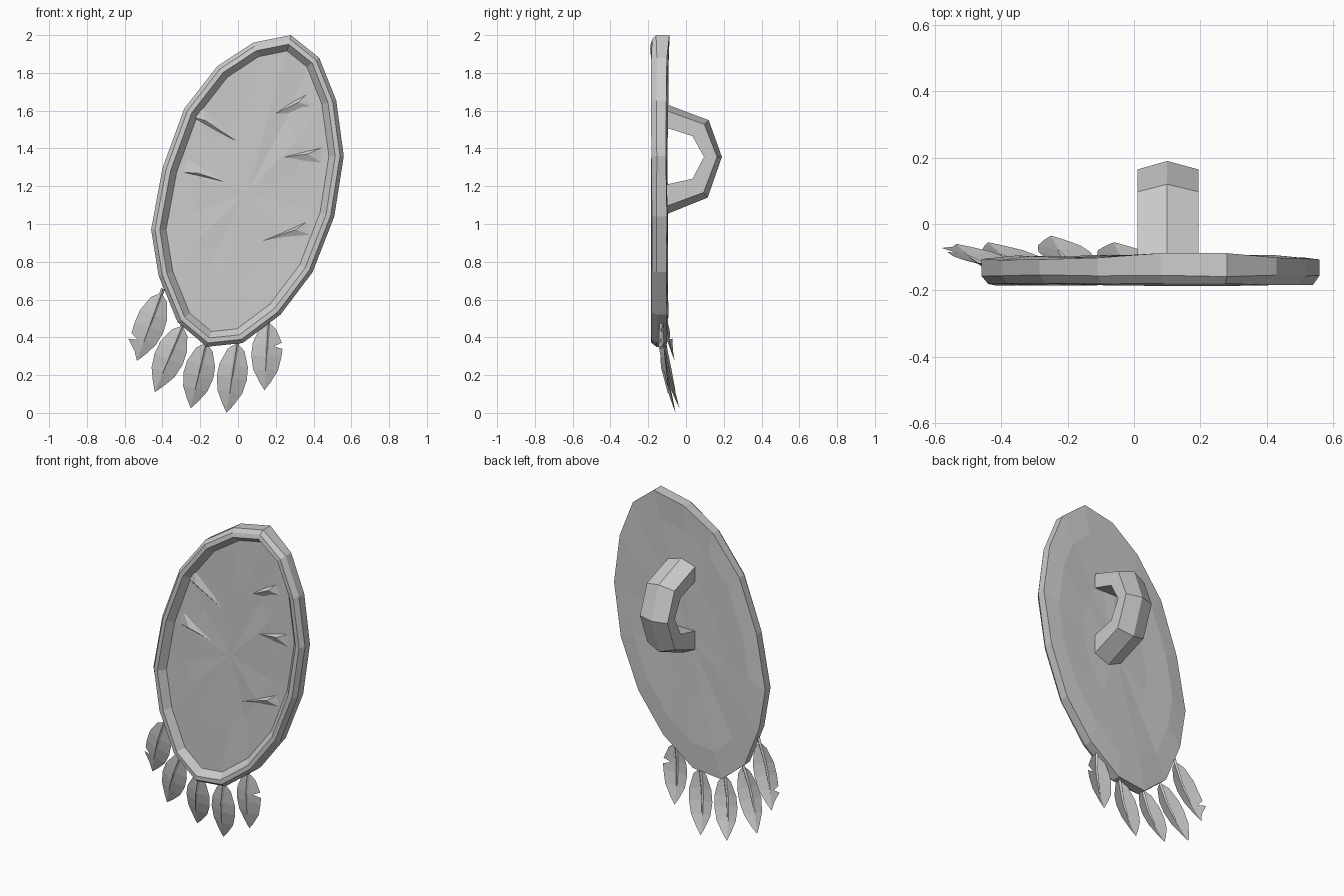
import bpy, bmesh, math, random
from mathutils import Vector

random.seed(4)
if "Cube" in bpy.data.objects:
    bpy.data.objects.remove(bpy.data.objects["Cube"], do_unlink=True)

# One plain grey for everything
grey = bpy.data.materials.new("plain_grey")
grey.use_nodes = True
colour = (0.6, 0.6, 0.6, 1)
grey.diffuse_color = colour
grey.node_tree.nodes["Principled BSDF"].inputs["Base Color"].default_value = colour


def finish(name, bm, recalc=True):
    if recalc:
        bmesh.ops.recalc_face_normals(bm, faces=bm.faces)
    mesh = bpy.data.meshes.new(name)
    bm.to_mesh(mesh)
    bm.free()
    mesh.materials.append(grey)
    obj = bpy.data.objects.new(name, mesh)
    bpy.context.collection.objects.link(obj)
    return obj


def bridge(bm, a, b, closed=True):
    n = len(a)
    for i in range(n if closed else n - 1):
        j = (i + 1) % n
        bm.faces.new((a[i], a[j], b[j], b[i]))


# Tilted oval outline of the shield, clockwise from the top
outline = [(0.28, 2.0), (0.43, 1.88), (0.52, 1.655), (0.56, 1.36),
           (0.51, 1.04), (0.395, 0.745), (0.225, 0.52), (0.025, 0.37),
           (-0.165, 0.35), (-0.32, 0.48), (-0.42, 0.725), (-0.46, 0.97),
           (-0.40, 1.295), (-0.285, 1.61), (-0.11, 1.835), (0.08, 1.96)]
outline = [Vector(p) for p in outline]
middle = Vector((0.05, 1.17))


def inset(d):
    """Move every outline point inwards by d along its mitred normal."""
    pts = []
    for i, p in enumerate(outline):
        e1 = (p - outline[i - 1]).normalized()
        e2 = (outline[(i + 1) % len(outline)] - p).normalized()
        n1, n2 = Vector((e1.y, -e1.x)), Vector((e2.y, -e2.x))
        m = (n1 + n2).normalized()
        pts.append(p + m * d / max(m.dot(n1), 0.6))
    return pts


def ring(bm, pts, y, jitter=0):
    return [bm.verts.new((p.x, y + random.uniform(-jitter, jitter), p.y)) for p in pts]


def toward_middle(s):
    return [middle + (p - middle) * s for p in outline]


def cap(bm, loop, y):
    c = bm.verts.new((middle.x, y, middle.y))
    for i in range(len(loop)):
        bm.faces.new((loop[i], loop[(i + 1) % len(loop)], c))


# Shield body: faceted back, chamfered rim and sunken front panel
bm = bmesh.new()
loops = [ring(bm, toward_middle(0.45), -0.1, 0.004),
         ring(bm, toward_middle(0.8), -0.097, 0.005),
         ring(bm, outline, -0.105, 0.005),
         ring(bm, outline, -0.155, 0.004),
         ring(bm, inset(0.02), -0.182, 0.003),
         ring(bm, inset(0.045), -0.184, 0.003),
         ring(bm, inset(0.078), -0.145),
         ring(bm, toward_middle(0.55), -0.145, 0.006)]
for v in loops[2]:
    if v.co.z > 1.9:
        v.co.y = -0.088
for a, b in zip(loops, loops[1:]):
    bridge(bm, a, b)
cap(bm, loops[0], -0.1)
cap(bm, loops[-1], -0.145)
finish("shield_body", bm)

# Shallow wedge-shaped ridges on the front panel: outer end, inner end, width
ridges = [((-0.24, 1.62), (0.02, 1.42), 0.11), ((-0.3, 1.32), (0.0, 1.2), 0.10),
          ((0.4, 1.66), (0.15, 1.56), 0.10), ((0.47, 1.36), (0.14, 1.34), 0.11),
          ((0.4, 0.98), (0.1, 0.9), 0.10)]
bm = bmesh.new()
for start, end, width in ridges:
    a, b = Vector(start), Vector(end)
    d = (b - a).normalized()
    side = Vector((-d.y, d.x)) * width / 2
    base = ring(bm, [a + side, a - side, b], -0.138)
    top = ring(bm, [a.lerp(b, 0.3) - side * 0.3], -0.161)[0]
    bm.faces.new(base)
    for i in range(3):
        bm.faces.new((base[i], base[(i + 1) % 3], top))
finish("panel_ridges", bm)

# Angular grip on the back with a ridged outer face
outer = [(-0.12, 1.64), (0.12, 1.55), (0.19, 1.355), (0.115, 1.14), (-0.12, 1.045)]
inner = [(-0.12, 1.515), (0.035, 1.465), (0.095, 1.355), (0.035, 1.24), (-0.12, 1.205)]
bm = bmesh.new()
sections = []
for o, i in zip(outer, inner):
    o, i = Vector(o), Vector(i)
    edge = o + (i - o) * 0.27
    section = [(0.1, o), (0.195, edge), (0.195, i), (0.01, i), (0.01, edge)]
    sections.append([bm.verts.new((x, p.x, p.y)) for x, p in section])
for a, b in zip(sections, sections[1:]):
    bridge(bm, a, b)
bm.faces.new(sections[0])
bm.faces.new(sections[-1])
finish("back_grip", bm)


# Hanging feathers: root and tip as (x, y, z), folded blade and tapered quill
def feather(name, root, tip, notch=None):
    root, tip = Vector(root), Vector(tip)
    axis = tip - root
    across = Vector((-axis.z, 0, axis.x)).normalized()  # towards +x
    back = Vector((0, 1, 0))

    def spine(t):
        sag = 0.022 * math.sin(math.pi * t)
        return root + axis * t - back * sag

    shape = [(0.03, 0.015), (0.1, 0.045), (0.32, 0.076), (0.5, 0.08),
             (0.7, 0.066), (0.88, 0.03), (1, 0)]
    bm = bmesh.new()
    for s in (-1, 1):
        profile = list(shape)
        if notch and notch[0] == s:
            t = notch[1]
            profile = [p for p in profile if abs(p[0] - t) > 0.07]
            profile += [(t - 0.06, 0.078), (t, 0.035), (t + 0.03, 0.083)]
            profile.sort()
        mids = [bm.verts.new(spine(t)) for t, w in profile]
        rims = [bm.verts.new(spine(t) + across * s * w + back * w * 0.25)
                for t, w in profile[:-1]] + [mids[-1]]
        for i in range(len(mids) - 1):
            quad = [mids[i], mids[i + 1], rims[i + 1], rims[i]]
            if rims[i + 1] is mids[i + 1]:
                quad.pop(2)
            bm.faces.new(quad if s < 0 else quad[::-1])
    bmesh.ops.remove_doubles(bm, verts=bm.verts, dist=0.0005)
    finish(name + "_blade", bm)

    bm = bmesh.new()
    rings = []
    for t, r in ((-0.06, 0.011), (0.35, 0.009), (0.72, 0.003)):
        c = spine(t)
        rings.append([bm.verts.new(c + d * r) for d in (across, back, -across, -back)])
    for a, b in zip(rings, rings[1:]):
        bridge(bm, a, b)
    bm.faces.new(rings[0])
    bm.faces.new(rings[-1])
    finish(name + "_quill", bm)


feather("feather_1", (-0.405, -0.13, 0.635), (-0.535, -0.06, 0.275), (-1, 0.72))
feather("feather_2", (-0.295, -0.13, 0.46), (-0.44, -0.055, 0.11))
feather("feather_3", (-0.17, -0.13, 0.37), (-0.25, -0.035, 0.025))
feather("feather_4", (-0.005, -0.13, 0.37), (-0.06, -0.055, 0.0))
feather("feather_5", (0.16, -0.13, 0.48), (0.14, -0.09, 0.12), (1, 0.35))
